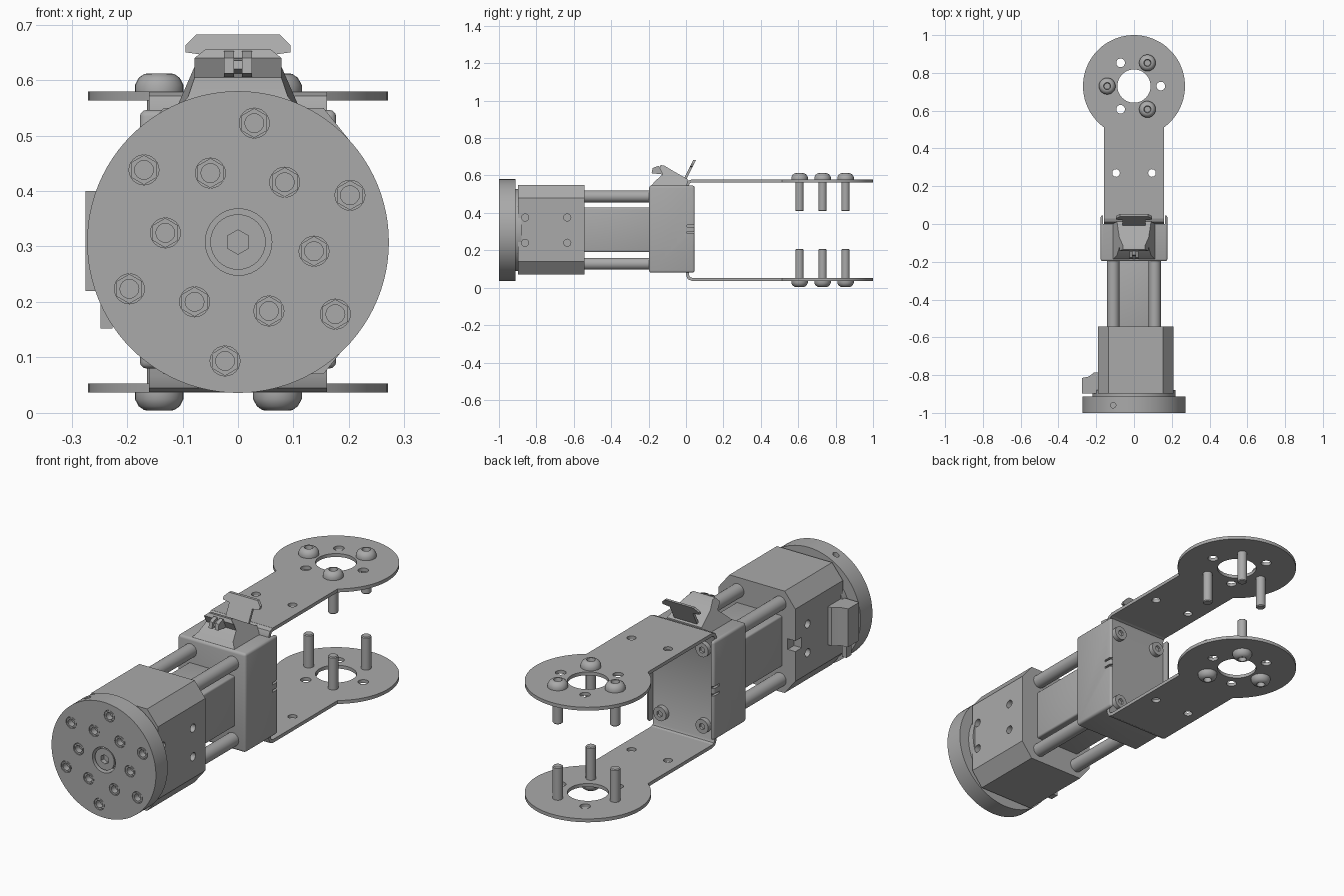
import bpy, bmesh, math
from mathutils import Matrix, Vector

cube = bpy.data.objects.get("Cube")
if cube:
    bpy.data.objects.remove(cube, do_unlink=True)

grey = bpy.data.materials.new("plain_grey")
grey.use_nodes = True
grey.diffuse_color = (0.4, 0.4, 0.4, 1)
grey.node_tree.nodes["Principled BSDF"].inputs["Base Color"].default_value = grey.diffuse_color

AXIS = {"x": Matrix.Rotation(math.pi / 2, 4, "Y"),
        "y": Matrix.Rotation(-math.pi / 2, 4, "X"),
        "z": Matrix.Identity(4)}
MID = 0.308                     # height of the main axis


def finish(name, bm, cutter=None, bevel=0):
    """Turn a bmesh into an object, cut it, round its edges, shade it."""
    def to_object(n, b):
        bmesh.ops.recalc_face_normals(b, faces=b.faces[:])
        me = bpy.data.meshes.new(n)
        b.to_mesh(me)
        b.free()
        ob = bpy.data.objects.new(n, me)
        bpy.context.collection.objects.link(ob)
        return ob
    ob = to_object(name, bm)
    ob.data.materials.append(grey)
    bpy.ops.object.select_all(action="DESELECT")
    ob.select_set(True)
    bpy.context.view_layer.objects.active = ob
    if bevel:
        mod = ob.modifiers.new("round", "BEVEL")
        mod.width, mod.segments = bevel, 3
        bpy.ops.object.modifier_apply(modifier=mod.name)
    if cutter:
        tool = to_object(name + "_cutter", cutter)
        tool.hide_render = True
        mod = ob.modifiers.new("cut", "BOOLEAN")
        mod.operation, mod.object, mod.solver = "DIFFERENCE", tool, "EXACT"
        bpy.ops.object.modifier_apply(modifier=mod.name)
        bpy.data.objects.remove(tool, do_unlink=True)
    bpy.ops.object.shade_smooth_by_angle(angle=math.radians(30))
    return ob


def cyl(bm, axis, at, r, length, sides=24):
    m = Matrix.Translation(at) @ AXIS[axis]
    bmesh.ops.create_cone(bm, cap_ends=True, segments=sides, radius1=r, radius2=r,
                          depth=length, matrix=m)
    return bm


def box(bm, lo, hi):
    lo, hi = Vector(lo), Vector(hi)
    m = Matrix.Translation((lo + hi) / 2) @ Matrix.Diagonal((*(hi - lo), 1))
    bmesh.ops.create_cube(bm, size=1, matrix=m)
    return bm


def prism(bm, axis, pts, lo, hi):
    place = {"x": lambda a, b, h: (h, a, b), "y": lambda a, b, h: (a, h, b),
             "z": lambda a, b, h: (a, b, h)}[axis]
    rings = [[bm.verts.new(place(a, b, h)) for a, b in pts] for h in (lo, hi)]
    for ring in rings:
        bm.faces.new(ring)
    n = len(pts)
    for i in range(n):
        j = (i + 1) % n
        bm.faces.new((rings[0][i], rings[0][j], rings[1][j], rings[1][i]))
    return bm


def lathe(bm, profile, matrix):
    verts = [bm.verts.new((r, 0, z)) for r, z in profile]
    edges = [bm.edges.new(p) for p in zip(verts, verts[1:])]
    res = bmesh.ops.spin(bm, geom=verts + edges, cent=(0, 0, 0), axis=(0, 0, 1),
                         angle=math.tau, steps=24, use_duplicate=False)
    bmesh.ops.remove_doubles(bm, verts=bm.verts[:], dist=1e-5)
    bmesh.ops.transform(bm, matrix=matrix, verts=bm.verts[:])
    return bm


def polar(r, deg, c=(0, 0)):
    a = math.radians(deg)
    return c[0] + r * math.cos(a), c[1] + r * math.sin(a)


# Output disc with two rings of six holes, a hub recess and a rim set-screw hole
bolts = [polar(r, start + 60 * k, (0.003, MID))
         for r, start in ((0.135, -7), (0.216, 23)) for k in range(6)]
holes = bmesh.new()
for x, z in bolts:
    cyl(holes, "y", (x, -0.985, z), 0.027, 0.06)
cyl(holes, "y", (0.001, -0.98, MID), 0.06, 0.07, 32)
cyl(holes, "z", (-0.11, -0.96, 0.56), 0.014, 0.06)
finish("output_disc", cyl(bmesh.new(), "y", (0, -0.956, MID), 0.272, 0.088, 96), holes)

# Hex inserts in the disc holes
for i, (x, z) in enumerate(bolts):
    finish(f"disc_insert_{i}", cyl(bmesh.new(), "y", (x, -0.976, z), 0.0268, 0.046, 6),
           cyl(bmesh.new(), "y", (x, -0.99, z), 0.017, 0.04, 16))

# Centre screw and hub
finish("centre_screw", cyl(bmesh.new(), "y", (0, -0.968, MID), 0.05, 0.05, 32),
       cyl(bmesh.new(), "y", (0, -0.99, MID), 0.022, 0.04, 6))
finish("output_hub", cyl(bmesh.new(), "y", (0, -0.9, MID), 0.22, 0.04, 48))

# Motor housing: chamfered block with side holes and a rear notch
w, h, c = 0.2, 0.24, 0.07
corner = [(w, h - c), (w - c * 0.8, h)]
quad = corner + [(-x, z) for x, z in corner[::-1]]
outline = [(x + 0.01, z + MID + 0.002) for x, z in quad + [(-x, -z) for x, z in quad]]
holes = bmesh.new()
for y in (-0.86, -0.635):
    for z in (0.24, 0.375):
        for x in (-0.19, 0.21):
            cyl(holes, "x", (x, y, z), 0.019, 0.06)
box(holes, (-0.25, -0.59, 0.28), (-0.15, -0.5, 0.33))
finish("motor_housing", prism(bmesh.new(), "y", outline, -0.897, -0.543), holes)

# Cable socket on the side of the motor, with a pin below it
finish("cable_socket", prism(bmesh.new(), "z", [
    (-0.275, -0.897), (-0.275, -0.815), (-0.24, -0.808), (-0.21, -0.785),
    (-0.18, -0.785), (-0.18, -0.897)], 0.22, 0.4))
finish("socket_pin", box(bmesh.new(), (-0.248, -0.88, 0.152), (-0.226, -0.84, 0.23)))

# Spacer rods and inner core
for sx in (-0.11, 0.11):
    for sz in (-0.18, 0.18):
        finish("spacer_rod", cyl(bmesh.new(), "y", (sx, -0.37, MID + sz), 0.032, 0.38))
finish("inner_core", box(bmesh.new(), (-0.12, -0.56, 0.19), (0.12, -0.18, 0.43)), bevel=0.008)

# Mounting box with an open rear pocket and slotted side walls
pocket = box(bmesh.new(), (-0.163, 0.001, 0), (0.163, 0.1, 0.7))
for z in (0.295, 0.33):
    for s in (-1, 1):
        box(pocket, (s * 0.175 - 0.011, 0.005, z - 0.005), (s * 0.175 + 0.011, 0.1, z + 0.005))
finish("mounting_box", box(bmesh.new(), (-0.177, -0.197, 0.08), (0.177, 0.046, 0.546)),
       pocket, bevel=0.012)

# Cable hood flaring into the box top
hood = prism(bmesh.new(), "x", [
    (-0.19, 0.54), (-0.165, 0.57), (-0.125, 0.605), (-0.142, 0.64), (-0.135, 0.656),
    (-0.115, 0.652), (-0.07, 0.625), (0.012, 0.578), (0.012, 0.54)], -1, 1)
for v in hood.verts:
    v.co.x *= 0.115 if v.co.z < 0.56 else 0.09 if v.co.z < 0.58 else 0.078 if v.co.z < 0.65 else 0.058
finish("cable_hood", hood)
for s in (-1, 1):
    finish("hood_latch", prism(bmesh.new(), "x", [
        (-0.184, 0.612), (-0.178, 0.64), (-0.145, 0.652), (-0.12, 0.605)],
        s * 0.016 - 0.009, s * 0.016 + 0.009))
finish("latch_web", prism(bmesh.new(), "x", [
    (-0.17, 0.62), (-0.165, 0.635), (-0.13, 0.64), (-0.12, 0.61)], -0.01, 0.01))

# Tilted lever tab behind the hood
half = [(0.06, 0.565), (0.06, 0.645), (0.095, 0.65), (0.095, 0.662), (0.075, 0.682)]
tab = prism(bmesh.new(), "y", half + [(-x, z) for x, z in half[::-1]], -0.007, 0.007)
for v in tab.verts:
    v.co.y += -0.01 + (v.co.z - 0.57) * 0.5
finish("lever_tab", tab)

# U bracket: bent base plate
bend = [(0.032, 0.579), (0.01, 0.571), (0, 0.549)]
inner = [(0.016, 0.549), (0.021, 0.559), (0.032, 0.563)]
flip = lambda pts: [(y, 2 * MID - z) for y, z in pts[::-1]]
finish("bracket_base", prism(bmesh.new(), "x", bend + flip(bend) + flip(inner) + inner,
                             -0.16, 0.16))

# Base plate screws
for sx in (-0.11, 0.11):
    for sz in (-0.18, 0.18):
        finish("base_screw", cyl(bmesh.new(), "y", (sx, 0.026, MID + sz), 0.033, 0.026),
               cyl(bmesh.new(), "y", (sx, 0.04, MID + sz), 0.015, 0.025, 6))

# Bracket arms with ring ends, and their button-head screws
RING = (0, 0.73)
arm = [(-0.16, 0.03), (0.16, 0.03)] + [polar(0.27, -53.7 + 287.4 * k / 60, RING) for k in range(61)]
head = [(0, 0.014), (0.016, 0.014), (0.019, 0.033), (0.027, 0.032), (0.037, 0.025),
        (0.044, 0.012), (0.044, 0), (0.022, 0), (0.022, -0.166), (0.018, -0.17), (0, -0.17)]
for label, s in (("upper", 1), ("lower", -1)):
    z = MID + s * 0.263
    holes = cyl(bmesh.new(), "z", (*RING, z), 0.088, 0.1, 48)
    for k in range(3):
        cyl(holes, "z", (*polar(0.142, 120 * k, RING), z), 0.023, 0.1)
    for x in (-0.095, 0.095):
        cyl(holes, "z", (x, 0.27, z), 0.02, 0.1)
    finish(label + "_arm", prism(bmesh.new(), "z", arm, z - 0.008, z + 0.008), holes)
    for k in range(3):
        m = Matrix.Translation((*polar(0.142, 60 + 120 * k, RING), z + s * 0.008))
        finish(label + "_arm_screw", lathe(bmesh.new(), head, m @ Matrix.Diagonal((1, 1, s, 1))))
